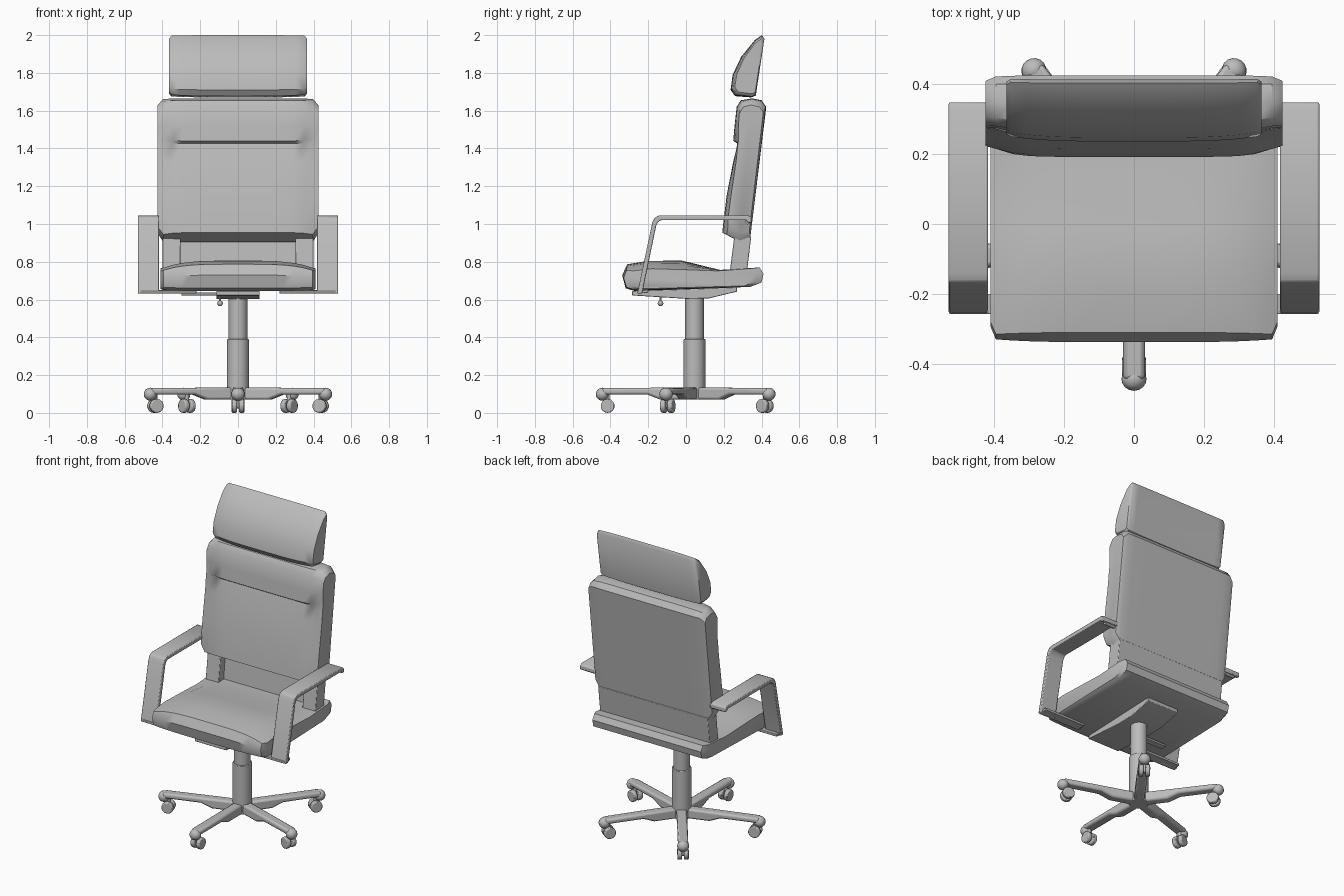
import bpy, bmesh, math
from mathutils import Matrix, Vector

cube = bpy.data.objects.get("Cube")
if cube:
    bpy.data.objects.remove(cube, do_unlink=True)

grey = bpy.data.materials.new("plain grey")
grey.use_nodes = True
COLOR = (0.5, 0.5, 0.5, 1)
grey.diffuse_color = COLOR
grey.node_tree.nodes["Principled BSDF"].inputs["Base Color"].default_value = COLOR


def finish(name, bm, bevel=0, angle=35):
    """Turn a bmesh into a shaded object, with optional rounded edges."""
    bmesh.ops.recalc_face_normals(bm, faces=bm.faces)
    mesh = bpy.data.meshes.new(name)
    bm.to_mesh(mesh)
    bm.free()
    mesh.materials.append(grey)
    ob = bpy.data.objects.new(name, mesh)
    bpy.context.collection.objects.link(ob)
    if bevel:
        mod = ob.modifiers.new("rounded edges", "BEVEL")
        mod.width, mod.segments = bevel, 2
        mod.limit_method, mod.angle_limit = "ANGLE", math.radians(35)
    bpy.ops.object.select_all(action="DESELECT")
    ob.select_set(True)
    bpy.context.view_layer.objects.active = ob
    bpy.ops.object.shade_smooth_by_angle(angle=math.radians(angle))
    return ob


def loft(name, sections, bevel=0, matrix=None, angle=35):
    """Skin (x, [(y, z), ...]) cross-sections and cap both ends."""
    bm = bmesh.new()
    rings = [[bm.verts.new((x, y, z)) for y, z in prof] for x, prof in sections]
    n = len(rings[0])
    for a, b in zip(rings, rings[1:]):
        for i in range(n):
            j = (i + 1) % n
            bm.faces.new((a[i], a[j], b[j], b[i]))
    bm.faces.new(rings[0])
    bm.faces.new(rings[-1])
    if matrix:
        bm.transform(matrix)
    return finish(name, bm, bevel, angle)


def prism(name, x0, x1, prof, bevel=0, matrix=None):
    return loft(name, [(x0, prof), (x1, prof)], bevel, matrix)


def cylinder(name, p, q, r, sides=24, bevel=0):
    p, q = Vector(p), Vector(q)
    d = q - p
    m = Matrix.Translation((p + q) / 2) @ d.to_track_quat("Z", "Y").to_matrix().to_4x4()
    bm = bmesh.new()
    bmesh.ops.create_cone(bm, cap_ends=True, segments=sides, radius1=r, radius2=r,
                          depth=d.length, matrix=m)
    return finish(name, bm, bevel)


def ball(name, p, r, scale=(1, 1, 1), rot=0):
    bm = bmesh.new()
    m = Matrix.Translation(p) @ Matrix.Rotation(rot, 4, "Z") @ Matrix.Diagonal((*scale, 1))
    bmesh.ops.create_uvsphere(bm, u_segments=16, v_segments=10, radius=r, matrix=m)
    return finish(name, bm, angle=60)


def lerp(a, b, t):
    return [(p[0] + (q[0] - p[0]) * t, p[1] + (q[1] - p[1]) * t) for p, q in zip(a, b)]


def cushion(name, w, edge, mid, power, cap=0.015, bevel=0):
    """Upholstered pad whose section swells from edge to middle."""
    cy = sum(p[0] for p in edge) / len(edge)
    cz = sum(p[1] for p in edge) / len(edge)
    end = lerp(edge, [(cy, cz)] * len(edge), 0.1)
    xs = [(w - cap) * k / 8 for k in range(-8, 9)]
    secs = [(x, lerp(edge, mid, 1 - abs(x / (w - cap)) ** power)) for x in xs]
    return loft(name, [(-w, end)] + secs + [(w, end)], bevel, angle=40)


# Seat pad, crowned at the front
cushion("seat", 0.41,
        [(-.27, .65), (-.315, .665), (-.33, .715), (-.315, .755), (-.2, .768), (0, .762),
         (.18, .755), (.39, .77), (.41, .735), (.40, .69), (.34, .667)],
        [(-.27, .645), (-.32, .66), (-.338, .73), (-.31, .787), (-.2, .805), (-.02, .806),
         (.18, .757), (.39, .77), (.41, .735), (.40, .69), (.34, .667)], 4)

# Backrest with a fold across its upper part
cushion("backrest", 0.425,
        [(.34, .925), (.285, .905), (.215, .945), (.215, 1.0), (.235, 1.15), (.262, 1.33),
         (.272, 1.43), (.275, 1.445), (.275, 1.52), (.28, 1.61), (.305, 1.65),
         (.35, 1.662), (.40, 1.65), (.422, 1.62)],
        [(.34, .925), (.285, .905), (.192, .955), (.197, 1.0), (.215, 1.15), (.25, 1.33),
         (.274, 1.425), (.25, 1.44), (.257, 1.52), (.268, 1.62), (.29, 1.655),
         (.35, 1.665), (.40, 1.655), (.425, 1.62)], 8, cap=0.03)

# Headrest
cushion("headrest", 0.365,
        [(.415, 1.98), (.405, 1.997), (.37, 1.972), (.305, 1.885), (.262, 1.79),
         (.25, 1.715), (.27, 1.685), (.35, 1.675), (.37, 1.685)],
        [(.413, 1.98), (.403, 2.0), (.365, 1.975), (.292, 1.885), (.247, 1.79),
         (.236, 1.71), (.26, 1.677), (.345, 1.67), (.37, 1.68)], 4, cap=0.012)

# Lower back panel with a cheek on each side
prism("lower_back_panel", -.40, .40,
      [(.285, .74), (.322, .74), (.345, .932), (.305, .932)], .004)
for side, s in (("left", 1), ("right", -1)):
    prism(side + "_back_cheek", s * .305, s * .40,
          [(.232, .745), (.32, .745), (.343, .93), (.255, .93)], .004)

    # Bent strip armrest with its foot under the seat and rear pin
    prism(side + "_armrest", s * .417, s * .53,
          [(-.258, .632), (-.178, 1.01), (-.165, 1.035), (-.14, 1.046), (.33, 1.046),
           (.348, 1.035), (.348, 1.008), (.325, 1.008), (.32, 1.02), (-.135, 1.02),
           (-.15, 1.008), (-.158, .99), (-.232, .632)], .005)
    prism(side + "_armrest_foot", s * .22, s * .52,
          [(-.258, .632), (-.258, .648), (-.2, .652), (-.2, .636)], .003)
    cylinder(side + "_armrest_pin", (s * .38, .325, 1.012), (s * .50, .325, 1.012), .014, 12)

# Mechanism under the seat, with height lever
prism("seat_mechanism", -.115, .115,
      [(-.285, .622), (-.285, .645), (.27, .665), (.27, .642), (.12, .606), (0, .604)], .003)
cylinder("lever_stem", (-.095, -.135, .58), (-.095, -.135, .64), .005, 10)
ball("lever_knob", (-.095, -.135, .58), .015)
prism("tilt_lever", -.30, -.10, [(-.10, .622), (-.10, .636), (-.06, .638), (-.06, .624)], .003)

# Gas column
CY = .045
cylinder("upper_column", (0, CY, .38), (0, CY, .63), .050, 32)
cylinder("lower_column", (0, CY, .07), (0, CY, .39), .058, 32, .003)

# Five-legged base with casters; each leg is shaped along +y then turned
for i in range(5):
    ang = math.radians(-90 + 72 * i)
    m = Matrix.Translation((0, CY, 0)) @ Matrix.Rotation(ang - math.pi / 2, 4, "Z")

    def at(x, y, z):
        return m @ Vector((x, y, z))

    tag = str(i + 1)
    prism("base_leg_" + tag, -.031, .031,
          [(0, .07), (.18, .07), (.25, .097), (.49, .097), (.49, .131), (0, .135)],
          .012, m)
    ball("leg_tip_" + tag, at(0, .488, .099), .036, (.95, 1, .95), ang)
    cylinder("caster_stem_" + tag, at(0, .462, .04), at(0, .462, .105), .012, 12)
    for n, s in (("a", 1), ("b", -1)):
        cylinder("caster_wheel_" + tag + n, at(s * .006, .46, .037), at(s * .034, .46, .037),
                 .037, 14, .006)
    cylinder("caster_axle_" + tag, at(-.01, .46, .037), at(.01, .46, .037), .015, 12)
